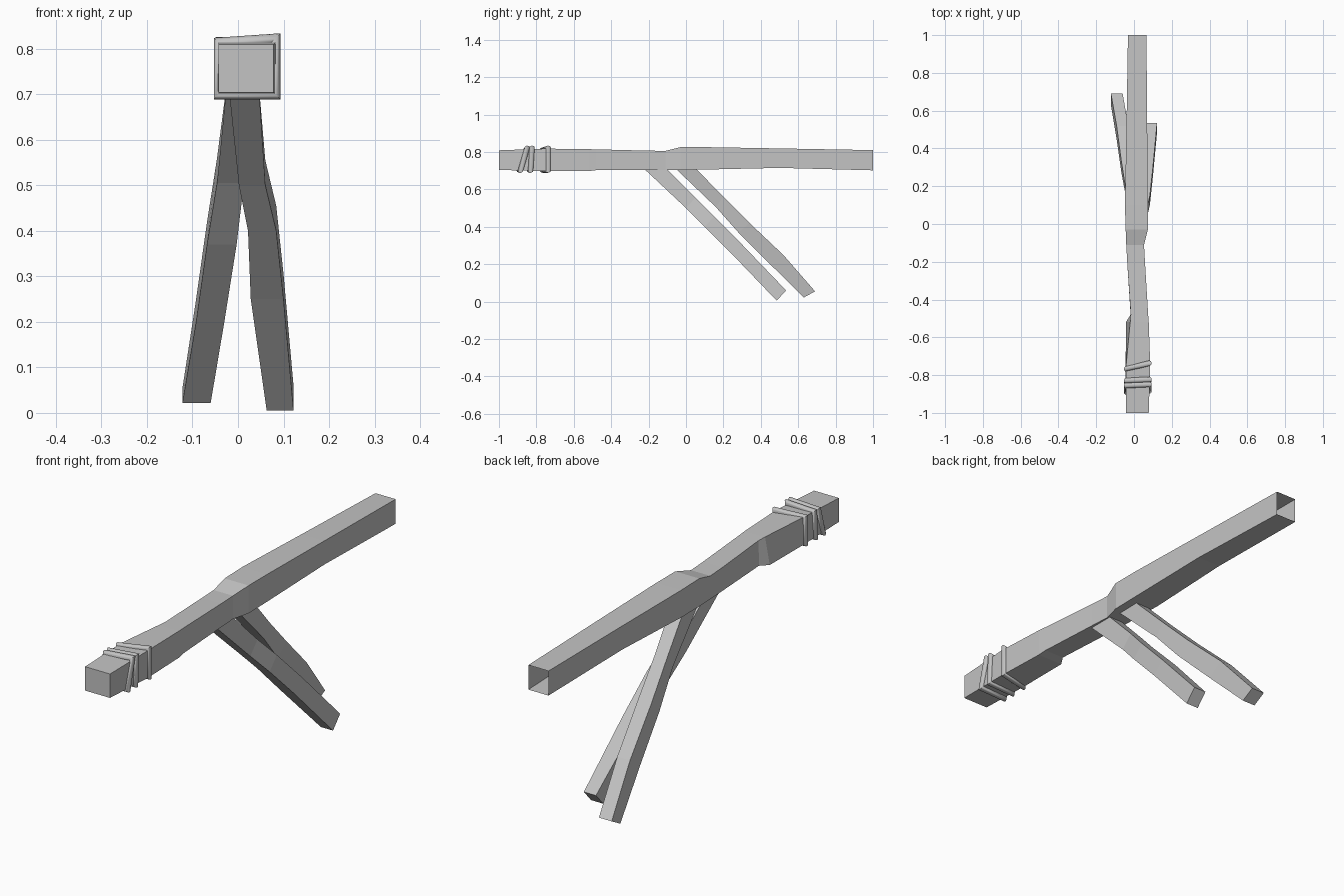
import bpy, bmesh, math

cube = bpy.data.objects.get("Cube")
if cube:
    bpy.data.objects.remove(cube, do_unlink=True)

grey = bpy.data.materials.new("plain_grey")
grey.use_nodes = True
COLOUR = (0.55, 0.55, 0.55, 1)
grey.diffuse_color = COLOUR
grey.node_tree.nodes["Principled BSDF"].inputs["Base Color"].default_value = COLOUR


def loft(name, sections, cap_start=True, cap_end=True, closed=False):
    """Skin a row of equal-sized point loops."""
    bm = bmesh.new()
    rows = [[bm.verts.new(p) for p in s] for s in sections]
    n = len(rows[0])
    pairs = list(zip(rows, rows[1:]))
    if closed:
        pairs.append((rows[-1], rows[0]))
    for a, b in pairs:
        for i in range(n):
            j = (i + 1) % n
            bm.faces.new((a[i], a[j], b[j], b[i]))
    if cap_start and not closed:
        bm.faces.new(rows[0][::-1])
    if cap_end and not closed:
        bm.faces.new(rows[-1])
    bmesh.ops.recalc_face_normals(bm, faces=bm.faces)
    mesh = bpy.data.meshes.new(name)
    bm.to_mesh(mesh)
    bm.free()
    mesh.materials.append(grey)
    obj = bpy.data.objects.new(name, mesh)
    bpy.context.collection.objects.link(obj)
    return obj


# Rough-hewn beam, open at the back: y, lower x, upper x, right x, bottom z, top z
beam = [
    (-1.0, -.043, -.043, .078, .704, .809),
    (-.75, -.044, -.042, .086, .698, .818),
    (-.52, -.043, -.020, .078, .698, .815),
    (-.48, -.018, -.017, .075, .703, .814),
    (-.20, -.036, -.036, .058, .704, .807),
    (-.11, -.041, -.041, .053, .704, .806),
    (-.03, -.044, -.044, .073, .704, .826),
    (.10, -.048, -.048, .073, .706, .826),
    (.50, -.040, -.040, .070, .715, .819),
    (1.0, -.032, -.032, .066, .702, .810),
]
loft("beam", [[(xl, y, z0), (xr, y, z0), (xr, y, z1), (xu, y, z1)]
              for y, xl, xu, xr, z0, z1 in beam], cap_end=False)


# Slanted legs: x range, then lower and upper edge as y, z
def leg(name, rows):
    loft(name, [[(a, ly, lz), (b, ly, lz), (b, uy, uz), (a, uy, uz)]
                for a, b, ly, lz, uy, uz in rows])


leg("front_leg", [
    (-.022, .045, -.245, .73, -.125, .73),
    (.002, .060, .0, .50, .05, .555),
    (.022, .084, .10, .40, .15, .455),
    (.028, .100, .25, .25, .30, .305),
    (.063, .122, .485, .005, .535, .06),
])
leg("rear_leg", [
    (-.024, .040, -.075, .73, .035, .73),
    (-.046, .013, .16, .505, .20, .56),
    (-.068, -.003, .28, .37, .34, .42),
    (-.092, -.030, .45, .20, .52, .25),
    (-.122, -.060, .63, .022, .69, .055),
])


# Cord wraps: mitred square loops with a round section
def wrap(name, y, lean_x, lean_z, radius=.012, sides=12):
    cx, cz, hx, hz = .020, .759, .061, .058
    loops = []
    for sx, sz in ((-1, -1), (1, -1), (1, 1), (-1, 1)):
        loop = []
        for k in range(sides):
            t = math.tau * k / sides
            out = radius * math.cos(t)
            tilt = .005 * sx if sz > 0 else 0
            loop.append((cx + sx * (hx + out),
                         y + lean_x * sx + lean_z * sz + radius * 1.2 * math.sin(t),
                         cz + sz * (hz + out) + tilt))
        loops.append(loop)
    obj = loft(name, loops, closed=True)
    bpy.ops.object.select_all(action="DESELECT")
    obj.select_set(True)
    bpy.context.view_layer.objects.active = obj
    bpy.ops.object.shade_smooth_by_angle(angle=math.radians(40))


for name, y, lean_x, lean_z in (("front_wrap", -.87, .003, .018),
                                ("middle_wrap", -.83, .003, .004),
                                ("rear_wrap", -.752, .015, .0)):
    wrap(name, y, lean_x, lean_z)
